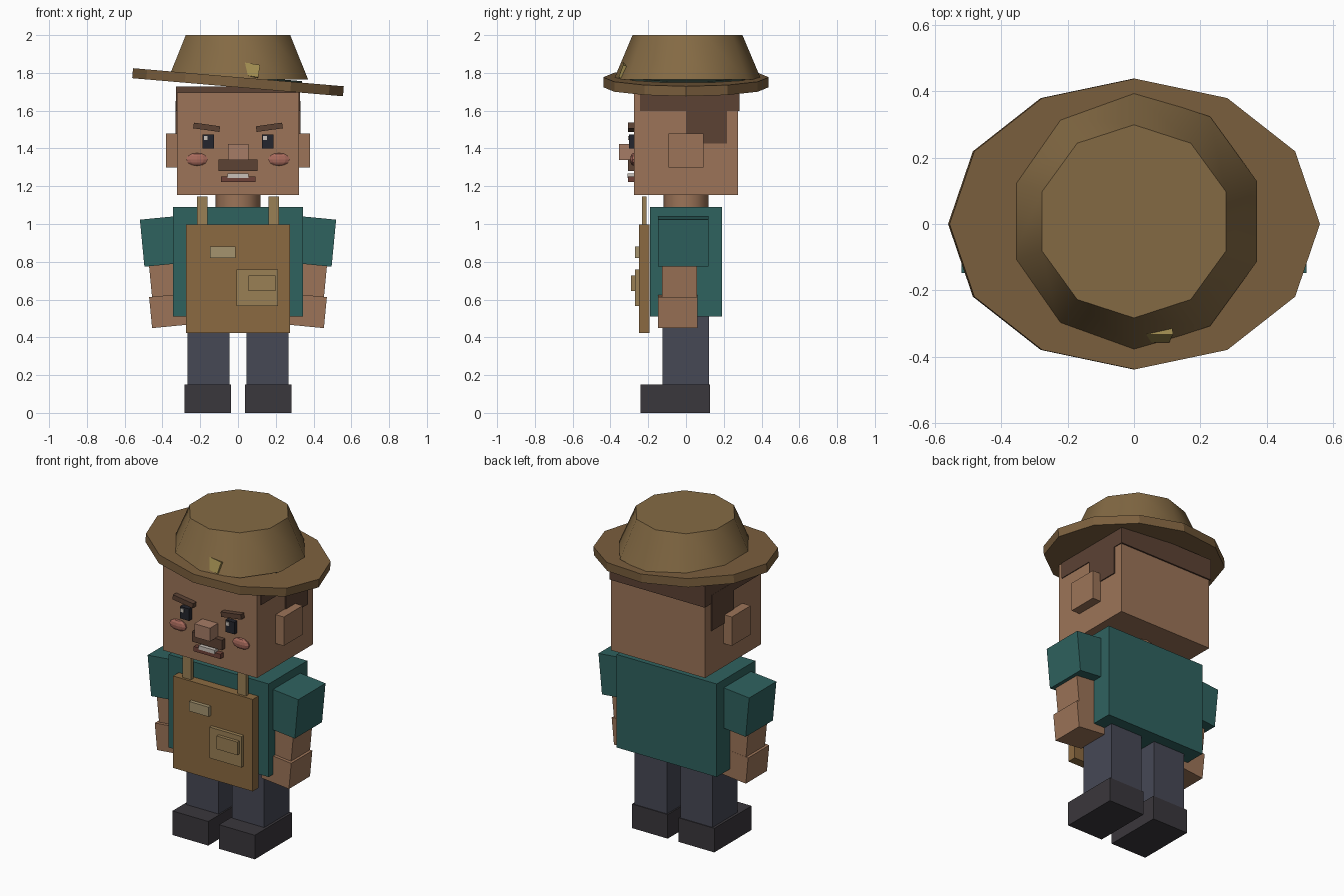
import bpy
from math import radians, pi

if "Cube" in bpy.data.objects:
    bpy.data.objects.remove(bpy.data.objects["Cube"])


def material(name, hexcode):
    rgb = [int(hexcode[i:i + 2], 16) / 255 for i in (0, 2, 4)]
    m = bpy.data.materials.new(name)
    m.diffuse_color = [c / 12.92 if c < 0.04 else ((c + 0.055) / 1.055) ** 2.4 for c in rgb] + [1]
    m.use_nodes = True
    m.node_tree.nodes["Principled BSDF"].inputs["Base Color"].default_value = m.diffuse_color
    return m


SKIN = material("skin", "9c7458")
NOSE = material("nose_skin", "a67c66")
BLUSH = material("blush", "a86a5c")
HAIR = material("hair", "5c4234")
BLACK = material("eye_black", "24252d")
WHITE = material("pale", "c8c0b8")
LIP = material("lip", "6e4238")
TEAL = material("shirt_teal", "2f625f")
APRON = material("apron_tan", "8b6a41")
TRIM = material("trim_tan", "9a8055")
TAG = material("tag_pale", "a5946f")
DENIM = material("trousers", "464855")
SHOE = material("shoe_dark", "3a373c")
HAT = material("hat_felt", "846a44")
BRIM = material("hat_brim", "7c603e")
BAND = material("hat_band", "34463c")
BRASS = material("brass", "a08c50")


def finish(name, mat):
    o = bpy.context.object
    o.name = name
    o.data.materials.append(mat)
    return o


def block(name, mat, centre, size, rot=(0, 0, 0)):
    bpy.ops.mesh.primitive_cube_add(size=1, location=centre, rotation=[radians(a) for a in rot])
    o = finish(name, mat)
    o.scale = size
    return o


def box(name, mat, x, y, z):
    """Axis-aligned box from (min, max) ranges."""
    r = (x, y, z)
    return block(name, mat, [(a + b) / 2 for a, b in r], [b - a for a, b in r])


def frustum(name, mat, n, r1, r2, z1, z2, y=0, tilt=0, spin=0, sx=1, sy=1, smooth=False):
    bpy.ops.mesh.primitive_cone_add(vertices=n, radius1=r1, radius2=r2, depth=z2 - z1)
    o = finish(name, mat)
    o.location = (0, y, (z1 + z2) / 2)
    o.rotation_euler = (0, radians(tilt), spin)
    o.scale = (sx, sy, 1)
    if smooth:
        bpy.ops.object.shade_smooth_by_angle(angle=radians(42))
    return o


# Mirrored parts
for s, side in ((-1, "left"), (1, "right")):
    def mx(a, b):
        return (min(s * a, s * b), max(s * a, s * b))

    # legs and arms
    box(side + "_shoe", SHOE, mx(0.037, 0.284), (-0.24, 0.127), (0, 0.15))
    box(side + "_leg", DENIM, mx(0.046, 0.268), (-0.125, 0.122), (0.15, 0.53))
    block(side + "_sleeve", TEAL, (s * 0.398, -0.014, 0.909), (0.22, 0.268, 0.25), (0, s * 5.5, 0))
    block(side + "_forearm", SKIN, (s * 0.378, -0.034, 0.70), (0.17, 0.187, 0.22), (0, s * 5.5, 0))
    block(side + "_hand", SKIN, (s * 0.368, -0.044, 0.54), (0.19, 0.208, 0.165), (0, s * 5.5, 0))
    # apron strap
    box(side + "_strap", TRIM, mx(0.161, 0.218), (-0.233, -0.21), (0.95, 1.146))
    # ear and hair beside it
    box(side + "_ear", SKIN, mx(0.31, 0.381), (-0.093, 0.093), (1.30, 1.48))
    box(side + "_side_hair", HAIR, mx(0.30, 0.33), (0, 0.217), (1.427, 1.65))
    # face
    box(side + "_eye", BLACK, mx(0.126, 0.187), (-0.303, -0.27), (1.40, 1.475))
    ex = s * 0.157 - 0.014
    box(side + "_eye_glint", WHITE, (ex - 0.01, ex + 0.01), (-0.308, -0.30), (1.444, 1.466))
    block(side + "_brow", HAIR, (s * 0.166, -0.29, 1.512), (0.14, 0.034, 0.03), (0, -s * 8, 0))
    bpy.ops.mesh.primitive_uv_sphere_add(segments=10, ring_count=6, radius=1,
                                         location=(s * 0.217, -0.278, 1.342))
    finish(side + "_cheek", BLUSH).scale = (0.06, 0.018, 0.034)

# Body and apron
box("torso", TEAL, (-0.345, 0.345), (-0.19, 0.19), (0.51, 1.09))
box("apron", APRON, (-0.274, 0.275), (-0.248, -0.193), (0.424, 0.997))
box("name_plate", TAG, (-0.148, -0.014), (-0.27, -0.24), (0.82, 0.88))
box("pocket", TRIM, (-0.008, 0.213), (-0.27, -0.24), (0.565, 0.758))
box("pocket_flap", TRIM, (0.055, 0.198), (-0.29, -0.26), (0.645, 0.727))

# Head
frustum("neck", SKIN, 12, 0.118, 0.118, 1.06, 1.18, smooth=True)
box("head", SKIN, (-0.324, 0.324), (-0.275, 0.275), (1.154, 1.697))
box("hair_cap", HAIR, (-0.329, 0.329), (-0.243, 0.284), (1.597, 1.728))
box("nose", NOSE, (-0.053, 0.055), (-0.355, -0.26), (1.34, 1.423))
box("moustache", HAIR, (-0.103, 0.104), (-0.307, -0.26), (1.28, 1.342))
box("mouth", LIP, (-0.091, 0.092), (-0.306, -0.26), (1.222, 1.252))
box("teeth", WHITE, (-0.055, 0.056), (-0.309, -0.26), (1.244, 1.268))

# Hat: tilted oval brim, hidden band, ten-sided crown and clip
frustum("hat_brim", BRIM, 12, 1, 1, 1.724, 1.777, tilt=4.9, sx=0.56, sy=0.438)
frustum("hat_band", BAND, 10, 0.36, 0.355, 1.735, 1.785, y=0.008, tilt=4.9)
frustum("hat_crown", HAT, 10, 0.39, 0.291, 1.765, 2.0, y=0.008, smooth=True)
block("hat_clip", BRASS, (0.072, -0.334, 1.812), (0.08, 0.022, 0.07), (-20, 9, 0))
